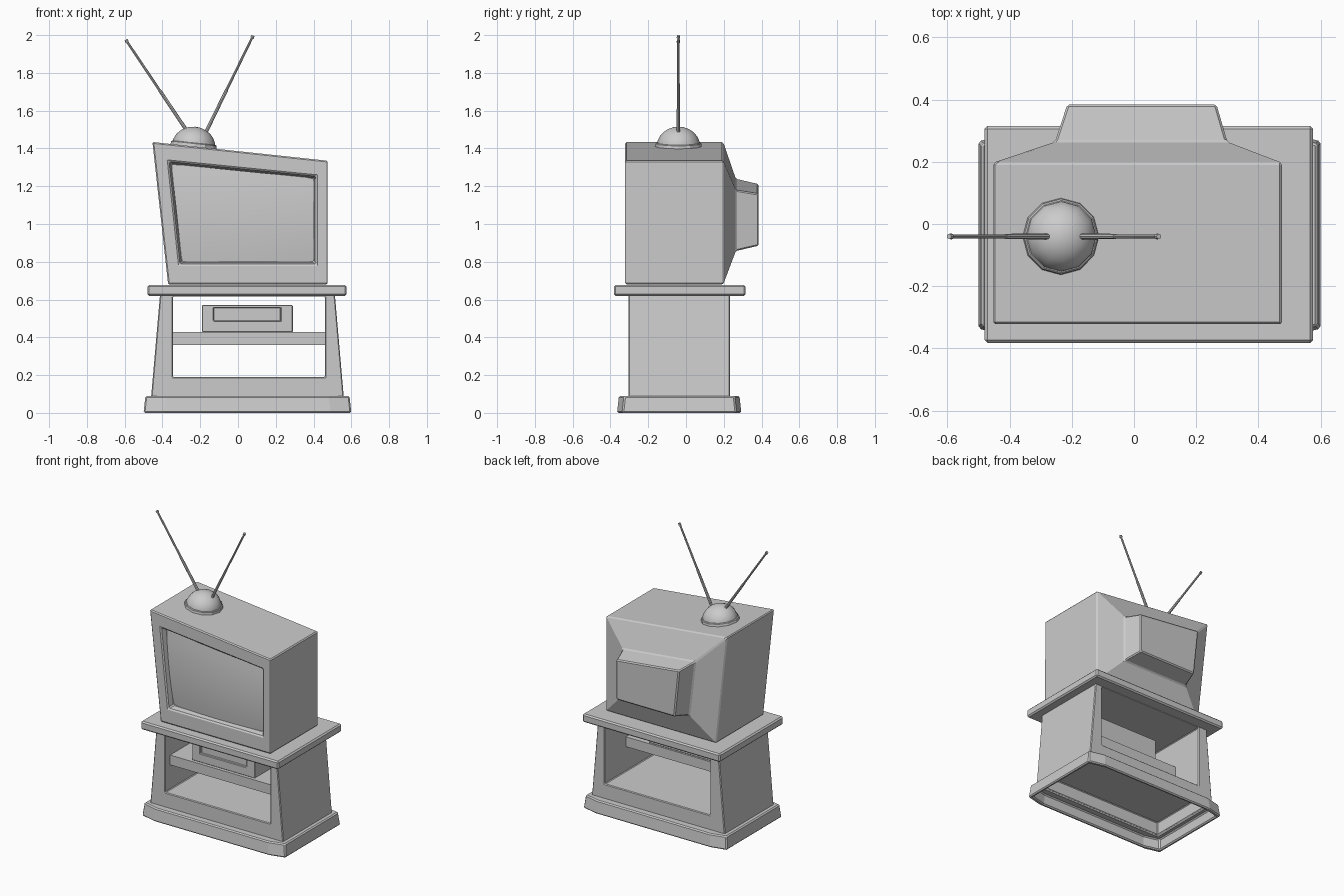
import bpy, bmesh, math
from mathutils import Vector, Matrix

if "Cube" in bpy.data.objects:
    bpy.data.objects.remove(bpy.data.objects["Cube"])


def finish(name, bm, bevel=0.0, smooth=False):
    bmesh.ops.recalc_face_normals(bm, faces=bm.faces[:])
    me = bpy.data.meshes.new(name)
    bm.to_mesh(me)
    bm.free()
    if smooth:
        for p in me.polygons:
            p.use_smooth = True
    ob = bpy.data.objects.new(name, me)
    bpy.context.collection.objects.link(ob)
    if bevel:
        add_bevel(ob, bevel)
    return ob


def add_bevel(ob, width):
    m = ob.modifiers.new("soft_edges", 'BEVEL')
    m.width, m.segments = width, 1
    m.limit_method, m.angle_limit = 'ANGLE', math.radians(30)


def loft(name, rings, bevel=0.0):
    """Closed solid through a list of equal-length rings."""
    bm = bmesh.new()
    vs = [[bm.verts.new(p) for p in r] for r in rings]
    n = len(vs[0])
    for a, b in zip(vs, vs[1:]):
        for i in range(n):
            j = (i + 1) % n
            bm.faces.new((a[i], a[j], b[j], b[i]))
    bm.faces.new(vs[0])
    bm.faces.new(vs[-1])
    return finish(name, bm, bevel)


def front_ring(pts, y):
    return [(x, y, z) for x, z in pts]


def flat_ring(pts, z):
    return [(x, y, z) for x, y in pts]


def box(name, x0, x1, y0, y1, z0, z1, bevel=0.0):
    c = [(x0, y0), (x1, y0), (x1, y1), (x0, y1)]
    return loft(name, [flat_ring(c, z0), flat_ring(c, z1)], bevel)


def cut(ob, cutter):
    cutter.hide_render = True
    m = ob.modifiers.new("cut", 'BOOLEAN')
    m.operation, m.solver, m.object = 'DIFFERENCE', 'EXACT', cutter
    with bpy.context.temp_override(object=ob, active_object=ob, selected_objects=[ob]):
        bpy.ops.object.modifier_apply(modifier=m.name)
    bpy.data.objects.remove(cutter, do_unlink=True)


# Plinth: bowed front and back, hollow underneath
def plinth_outline(d):
    l, r, f, b = -0.5 + d, 0.6 - d, -0.337 + d, 0.267 - d
    return [(l, f), (l + 0.11, f - 0.028), (r - 0.11, f - 0.028), (r, f),
            (r, b), (r - 0.11, b + 0.026), (l + 0.11, b + 0.026), (l, b)]


plinth = loft("plinth", [flat_ring(plinth_outline(0), 0),
                         flat_ring(plinth_outline(0.01), 0.09)])
cut(plinth, loft("cutter", [flat_ring(plinth_outline(0.022), -0.05),
                            flat_ring(plinth_outline(0.028), 0.075)]))
cut(plinth, box("cutter", -0.435, 0.535, -0.285, 0.215, -0.1, 0.2))
add_bevel(plinth, 0.008)

# Cabinet: tapered sides, open front to back, hollow under the floor
cab = [(-0.46, 0.085), (0.56, 0.085), (0.513, 0.625), (-0.413, 0.625)]
cabinet = loft("cabinet", [front_ring(cab, -0.305), front_ring(cab, 0.232)])
cut(cabinet, box("cutter", -0.345, 0.46, -0.5, 0.5, 0.19, 0.615))
cut(cabinet, box("cutter", -0.435, 0.535, -0.285, 0.215, 0.0, 0.175))
add_bevel(cabinet, 0.005)

box("table_top", -0.48, 0.575, -0.382, 0.315, 0.62, 0.677, 0.009)
box("shelf", -0.347, 0.462, -0.25, 0.0, 0.36, 0.428)

# Tape player with recessed slot
player = box("tape_player", -0.19, 0.29, -0.23, -0.01, 0.428, 0.57)
cut(player, box("cutter", -0.13, 0.226, -0.3, -0.215, 0.487, 0.558))
add_bevel(player, 0.003)

# Television shell: skewed front, tapered back and rear housing
body = [(-0.453, 1.434), (0.475, 1.335), (0.475, 0.68), (-0.37, 0.68)]
neck = [(-0.255, 1.24), (0.3, 1.18), (0.3, 0.857), (-0.21, 0.857)]
rear = [(-0.215, 1.212), (0.265, 1.16), (0.265, 0.885), (-0.18, 0.885)]
tv = loft("television_shell", [front_ring(body, -0.322), front_ring(body, 0.197),
                               front_ring(neck, 0.264), front_ring(rear, 0.384)])
rim = [(-0.367, 1.332), (0.415, 1.254), (0.415, 0.787), (-0.309, 0.787)]
glass = [(-0.353, 1.318), (0.403, 1.243), (0.403, 0.798), (-0.297, 0.798)]
cut(tv, loft("cutter", [front_ring(rim, -0.36), front_ring(rim, -0.322),
                        front_ring(glass, -0.275)]))
add_bevel(tv, 0.007)

# Bulging glass screen
bm = bmesh.new()
N = 10
tl, tr, br, bl = [Vector(p) for p in glass]
grid = []
for i in range(N + 1):
    v = i / N
    row = []
    for j in range(N + 1):
        u = j / N
        p = bl.lerp(br, u).lerp(tl.lerp(tr, u), v)
        bulge = 0.03 * (1 - (2 * u - 1) ** 2 * 0.5 - (2 * v - 1) ** 2 * 0.5)
        row.append(bm.verts.new((p.x, -0.277 - bulge, p.y)))
    grid.append(row)
for i in range(N):
    for j in range(N):
        bm.faces.new((grid[i][j], grid[i][j + 1], grid[i + 1][j + 1], grid[i + 1][j]))
finish("screen", bm, smooth=True)

# Aerial base and dome, tilted to follow the sloping top
tilt = Matrix.Translation((-0.235, -0.04, 1.412)) @ Matrix.Rotation(math.radians(6.1), 4, 'Y')
bm = bmesh.new()
bmesh.ops.create_cone(bm, cap_ends=True, segments=12, radius1=0.125, radius2=0.12, depth=0.03,
                      matrix=tilt @ Matrix.Translation((0, 0, 0.003)))
finish("aerial_base", bm, 0.004)

bm = bmesh.new()
bmesh.ops.create_uvsphere(bm, u_segments=12, v_segments=12, radius=0.115)
bmesh.ops.delete(bm, geom=[v for v in bm.verts if v.co.z < -0.001], context='VERTS')
bmesh.ops.transform(bm, verts=bm.verts[:],
                    matrix=tilt @ Matrix.Diagonal((1, 1, 0.9, 1)))
finish("aerial_dome", bm, smooth=True)


# Telescopic rods with small tips
def rod(name, a, b):
    a, b = Vector(a), Vector(b)
    d = b - a
    rot = d.to_track_quat('Z', 'Y').to_matrix().to_4x4()
    bm = bmesh.new()
    for s, e, r in ((0, 0.45, 0.0095), (0.45, 0.98, 0.007), (0.975, 1.0, 0.0095)):
        mid = a + d * (s + e) / 2
        bmesh.ops.create_cone(bm, cap_ends=True, segments=8, radius1=r, radius2=r * 0.9,
                              depth=d.length * (e - s), matrix=Matrix.Translation(mid) @ rot)
    finish(name, bm)


rod("left_rod", (-0.265, -0.04, 1.485), (-0.594, -0.04, 1.975))
rod("right_rod", (-0.175, -0.04, 1.475), (0.08, -0.04, 1.997))
